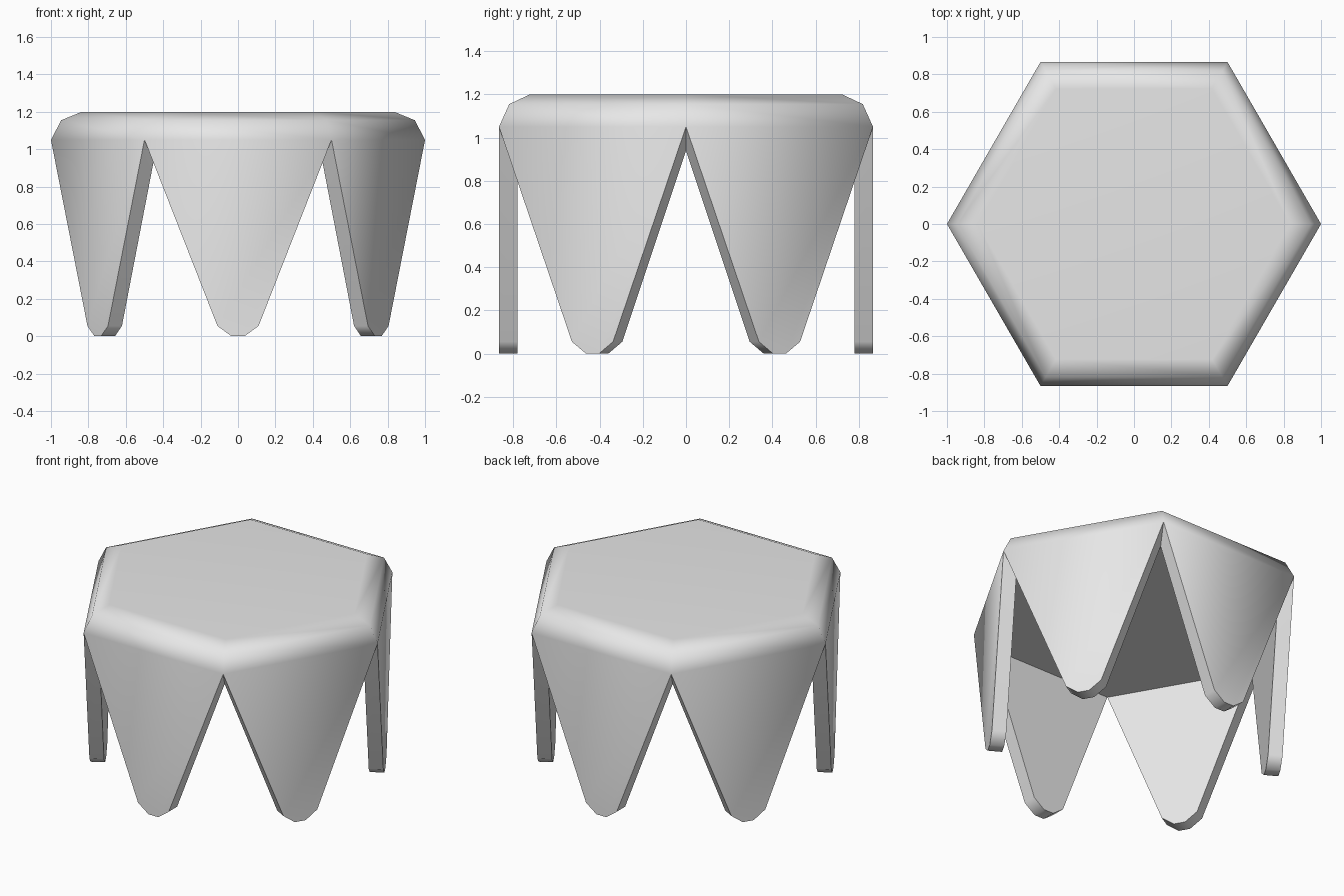
import bpy
import bmesh
import math

cube = bpy.data.objects.get("Cube")
if cube:
    bpy.data.objects.remove(cube, do_unlink=True)

SIDES = 6
STEP = math.tau / SIDES
OUTER, INNER = 0.866, 0.78        # distance from the axis to each leg's faces
TIP = [(-0.11, 0.055), (-0.035, 0), (0.035, 0), (0.11, 0.055)]

bm = bmesh.new()


def ring(radius, z):
    return [bm.verts.new((radius * math.cos(i * STEP), radius * math.sin(i * STEP), z))
            for i in range(SIDES)]


def tip(side, depth):
    """Rounded leg end on one side of the hexagon."""
    a = (side + 0.5) * STEP
    return [bm.verts.new((depth * math.cos(a) - u * math.sin(a),
                          depth * math.sin(a) + u * math.cos(a), z)) for u, z in TIP]


# Seat: flat top, rounded shoulder and flat underside
top = ring(0.835, 1.2)
shoulder = ring(0.945, 1.155)
rim = ring(1.0, 1.05)
under = ring(0.9, 0.94)
bm.faces.new(top)
bm.faces.new(under[::-1])

for i in range(SIDES):
    j = (i + 1) % SIDES
    for hi, lo in ((top, shoulder), (shoulder, rim)):
        bm.faces.new((hi[i], lo[i], lo[j], hi[j]))
    # Tapered leg: outer face, inner face and the cut edge joining them
    outside = [rim[i]] + tip(i, OUTER) + [rim[j]]
    inside = [under[i]] + tip(i, INNER) + [under[j]]
    bm.faces.new(outside)
    bm.faces.new(inside[::-1])
    for k in range(len(outside) - 1):
        bm.faces.new((outside[k], inside[k], inside[k + 1], outside[k + 1]))

bmesh.ops.recalc_face_normals(bm, faces=bm.faces[:])
mesh = bpy.data.meshes.new("hexagonal_stool")
bm.to_mesh(mesh)
bm.free()

stool = bpy.data.objects.new("hexagonal_stool", mesh)
bpy.context.collection.objects.link(stool)

# Plain grey
grey = bpy.data.materials.new("light_grey")
grey.use_nodes = True
colour = (0.8, 0.8, 0.8, 1)
grey.diffuse_color = colour
grey.node_tree.nodes["Principled BSDF"].inputs["Base Color"].default_value = colour
mesh.materials.append(grey)

# Soft shading round the sides, crisp cut edges
bpy.ops.object.select_all(action='DESELECT')
stool.select_set(True)
bpy.context.view_layer.objects.active = stool
bpy.ops.object.shade_smooth_by_angle(angle=math.radians(65))
weighted = stool.modifiers.new("weighted_normals", 'WEIGHTED_NORMAL')
weighted.keep_sharp = True
